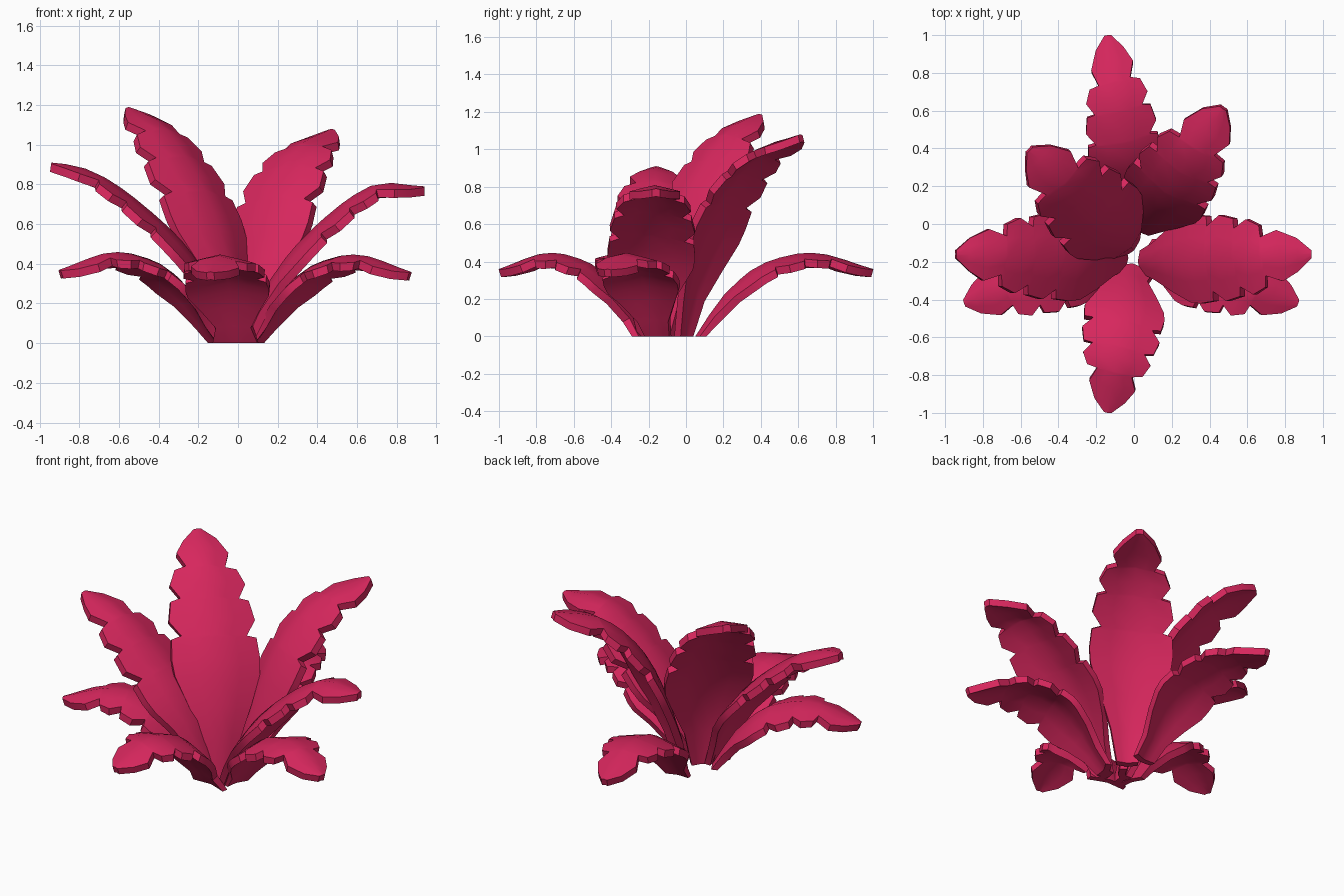
import bpy, bmesh
from mathutils import Vector

if "Cube" in bpy.data.objects:
    bpy.data.objects.remove(bpy.data.objects["Cube"])

mat = bpy.data.materials.new("crimson_leaf")
mat.diffuse_color = (0.68, 0.02, 0.11, 1)
mat.use_nodes = True
mat.node_tree.nodes["Principled BSDF"].inputs["Base Color"].default_value = mat.diffuse_color

# Half outline of a leaf: (position along rib, relative half width)
OUTLINE = [(.12, .42), (.24, .72), (.34, .96), (.40, 1.0), (.48, .96),
           (.49, .74), (.55, .97), (.63, .88), (.64, .66), (.70, .85), (.77, .70),
           (.78, .44), (.86, .58), (.94, .38), (1.0, .09)]

# Rib profiles: (fraction of reach, fraction of tip height)
LOW = [(0, 0), (.11, .44), (.20, .72), (.38, 1.08), (.67, 1.24), (1, 1)]
TALL = [(0, 0), (.06, .29), (.26, .6), (.58, .86), (.8, .96), (1, 1)]
HIGH = [(0, 0), (.08, .27), (.3, .66), (.62, .91), (1, 1)]
ARCH = [(0, 0), (.12, .34), (.3, .59), (.6, .85), (.82, .97), (1, 1)]
DROOP = [(0, 0), (.12, .34), (.35, .69), (.7, 1.0), (1, 1)]


def spline(pts, steps=14):
    """Smooth curve through the points."""
    p = [pts[0] * 2 - pts[1]] + pts + [pts[-1] * 2 - pts[-2]]
    out = []
    for i in range(1, len(p) - 2):
        a, b, c, d = p[i - 1:i + 3]
        for k in range(steps):
            t = k / steps
            out.append(0.5 * (2 * b + (c - a) * t + (2 * a - 5 * b + 4 * c - d) * t * t
                              + (3 * b - a - 3 * c + d) * t ** 3))
    return out + [pts[-1]]


def sample(line, t):
    """Point and tangent at a fraction of the curve's length."""
    lens = [(b - a).length for a, b in zip(line, line[1:])]
    goal = max(0, min(1, t)) * sum(lens)
    for i, l in enumerate(lens):
        if goal <= l or i == len(lens) - 1:
            d = line[i + 1] - line[i]
            return line[i] + d * min(1, goal / l), d.normalized()
        goal -= l


def leaf(name, start, tip, profile, width, base, shift, stretch=0.0, fold=.24, thick=.042):
    a, b = Vector((*start, 0)), Vector((tip[0], tip[1], 0))
    reach = b - a
    side = Vector((0, 0, 1)).cross(reach).normalized()
    rib = spline([a + reach * f + Vector((0, 0, tip[2] * h)) for f, h in profile])
    bm = bmesh.new()
    top, bottom = [], []
    for t, w in [(0, base / width)] + OUTLINE:
        t += stretch * t * (1 - t)
        w *= width
        rows = [], []
        for u in (-1, -.5, 0, .5, 1):
            slip = shift * u if .2 < t < .9 else 0
            p, tan = sample(rib, t + slip)
            n = tan.cross(side)
            p = p + side * w * u - n * fold * w * abs(u) ** 1.1
            for row, q in zip(rows, (p, p - n * thick)):
                q.z = 0 if t == 0 else max(q.z, 0)
                row.append(bm.verts.new(q))
        top.append(rows[0])
        bottom.append(rows[1])
    # upper and lower skins, long edges
    for i in range(len(top) - 1):
        for j in range(4):
            bm.faces.new((top[i][j], top[i + 1][j], top[i + 1][j + 1], top[i][j + 1]))
            bm.faces.new((bottom[i][j + 1], bottom[i + 1][j + 1], bottom[i + 1][j], bottom[i][j]))
        for j in (0, 4):
            bm.faces.new((top[i][j], top[i + 1][j], bottom[i + 1][j], bottom[i][j]))
    # base and tip caps
    for i in (0, -1):
        for j in range(4):
            bm.faces.new((top[i][j], top[i][j + 1], bottom[i][j + 1], bottom[i][j]))
    bmesh.ops.recalc_face_normals(bm, faces=bm.faces)
    mesh = bpy.data.meshes.new(name)
    bm.to_mesh(mesh)
    bm.free()
    mesh.materials.append(mat)
    ob = bpy.data.objects.new(name, mesh)
    bpy.context.collection.objects.link(ob)
    bpy.ops.object.select_all(action='DESELECT')
    ob.select_set(True)
    bpy.context.view_layer.objects.active = ob
    bpy.ops.object.shade_smooth_by_angle(angle=0.5)


# Low, arching outer leaves
leaf("low_leaf_front", (-.005, -.21), (-.14, -1.0, .36), LOW, .215, .115, .01)
leaf("low_leaf_back", (0, .05), (-.14, 1.0, .36), LOW, .195, .07, -.01)
leaf("low_leaf_right", (.06, -.14), (.87, -.42, .36), LOW, .21, .07, .01)
leaf("low_leaf_left", (-.08, -.14), (-.9, -.42, .37), LOW, .21, .07, -.01)

# Middle leaves
leaf("middle_leaf_left", (-.03, -.18), (-.94, -.16, .91), ARCH, .235, .06, .01, .1)
leaf("middle_leaf_right", (.02, -.20), (.94, -.16, .79), DROOP, .235, .06, -.01, .1)

# Tall upright leaves
leaf("tall_leaf_left", (0, -.14), (-.55, .39, 1.19), TALL, .25, .06, .01, .22)
leaf("tall_leaf_right", (.02, -.04), (.47, .61, 1.08), HIGH, .235, .06, -.01, .22)
